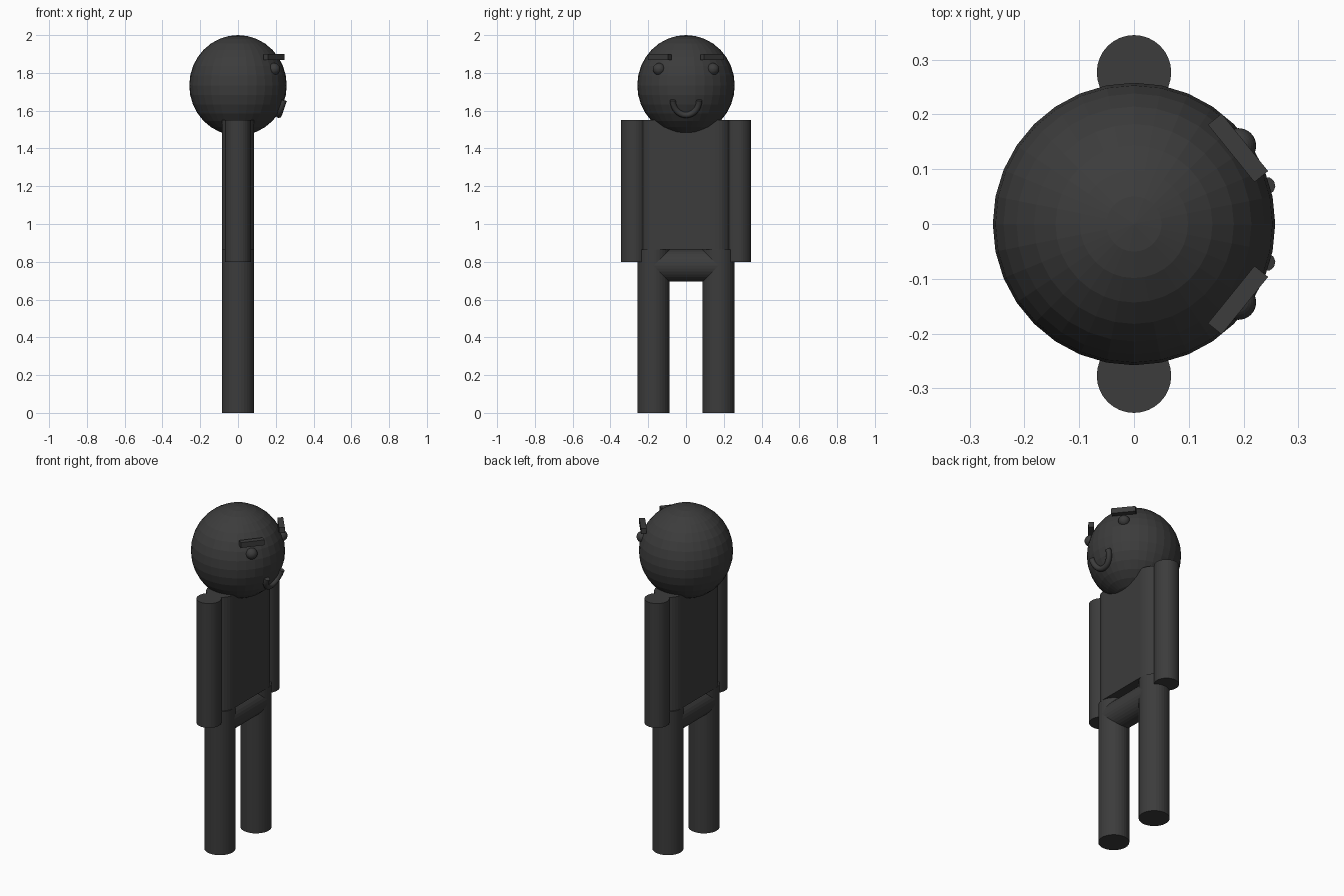
import bpy, bmesh, math
from mathutils import Vector, Matrix

if "Cube" in bpy.data.objects:
    bpy.data.objects.remove(bpy.data.objects["Cube"])

dark = bpy.data.materials.new("dark_grey")
dark.diffuse_color = (0.045, 0.045, 0.045, 1)
dark.use_nodes = True
dark.node_tree.nodes["Principled BSDF"].inputs["Base Color"].default_value = dark.diffuse_color


def finish(ob, name):
    ob.name = name
    ob.data.materials.append(dark)
    return ob


def cylinder(name, r, depth, loc, rot=(0, 0, 0)):
    bpy.ops.mesh.primitive_cylinder_add(vertices=32, radius=r, depth=depth,
                                        location=loc, rotation=rot)
    return finish(bpy.context.object, name)


def ball(name, scale, loc):
    bpy.ops.mesh.primitive_uv_sphere_add(segments=32, ring_count=16, radius=1, location=loc)
    ob = bpy.context.object
    ob.scale = scale
    return finish(ob, name)


# Head
ball("head", (0.258, 0.258, 0.266), (0, 0, 1.734))

# Torso: slab with rounded sides
R, C, Z0, Z1 = 0.085, 0.157, 0.865, 1.55
outline = []
for side in (1, -1):
    for i in range(17):
        a = math.pi * i / 16
        outline.append((side * R * math.cos(a), side * (C + R * math.sin(a))))
bm = bmesh.new()
base = bm.faces.new([bm.verts.new((x, y, Z0)) for x, y in outline])
ext = bmesh.ops.extrude_face_region(bm, geom=[base], use_keep_orig=True)
bmesh.ops.translate(bm, vec=(0, 0, Z1 - Z0),
                    verts=[v for v in ext["geom"] if isinstance(v, bmesh.types.BMVert)])
bmesh.ops.recalc_face_normals(bm, faces=bm.faces)
me = bpy.data.meshes.new("torso")
bm.to_mesh(me)
bm.free()
torso = bpy.data.objects.new("torso", me)
bpy.context.collection.objects.link(torso)
finish(torso, "torso")

# Hips joining the legs
cylinder("hips", 0.085, 0.344, (0, 0, 0.78), (math.pi / 2, 0, 0))

# Paired parts
for s, side in ((-1, "right"), (1, "left")):
    cylinder(side + "_arm", 0.068, 0.75, (0, s * 0.277, 1.175))
    cylinder(side + "_leg", 0.085, 0.865, (0, s * 0.172, 0.4325))
    ball(side + "_eye", (0.032,) * 3, (0.191, s * 0.143, 1.82))
    bpy.ops.mesh.primitive_cube_add(size=1, location=(0.19, s * 0.139, 1.884),
                                    rotation=(0, 0, -s * math.radians(51)))
    brow = bpy.context.object
    brow.scale = (0.135, 0.032, 0.032)
    finish(brow, side + "_eyebrow")

# Smiling mouth: half ring leaning with the face
cu = bpy.data.curves.new("mouth", "CURVE")
cu.dimensions = "3D"
cu.bevel_depth = 0.016
cu.bevel_resolution = 3
cu.use_fill_caps = True
sp = cu.splines.new("POLY")
N = 16
sp.points.add(N)
for i, p in enumerate(sp.points):
    a = math.pi * i / N
    d = math.sin(a)
    p.co = (0.243 - 0.027 * d, 0.07 * math.cos(a), 1.655 - 0.078 * d, 1)
mouth = bpy.data.objects.new("mouth", cu)
bpy.context.collection.objects.link(mouth)
finish(mouth, "mouth")
